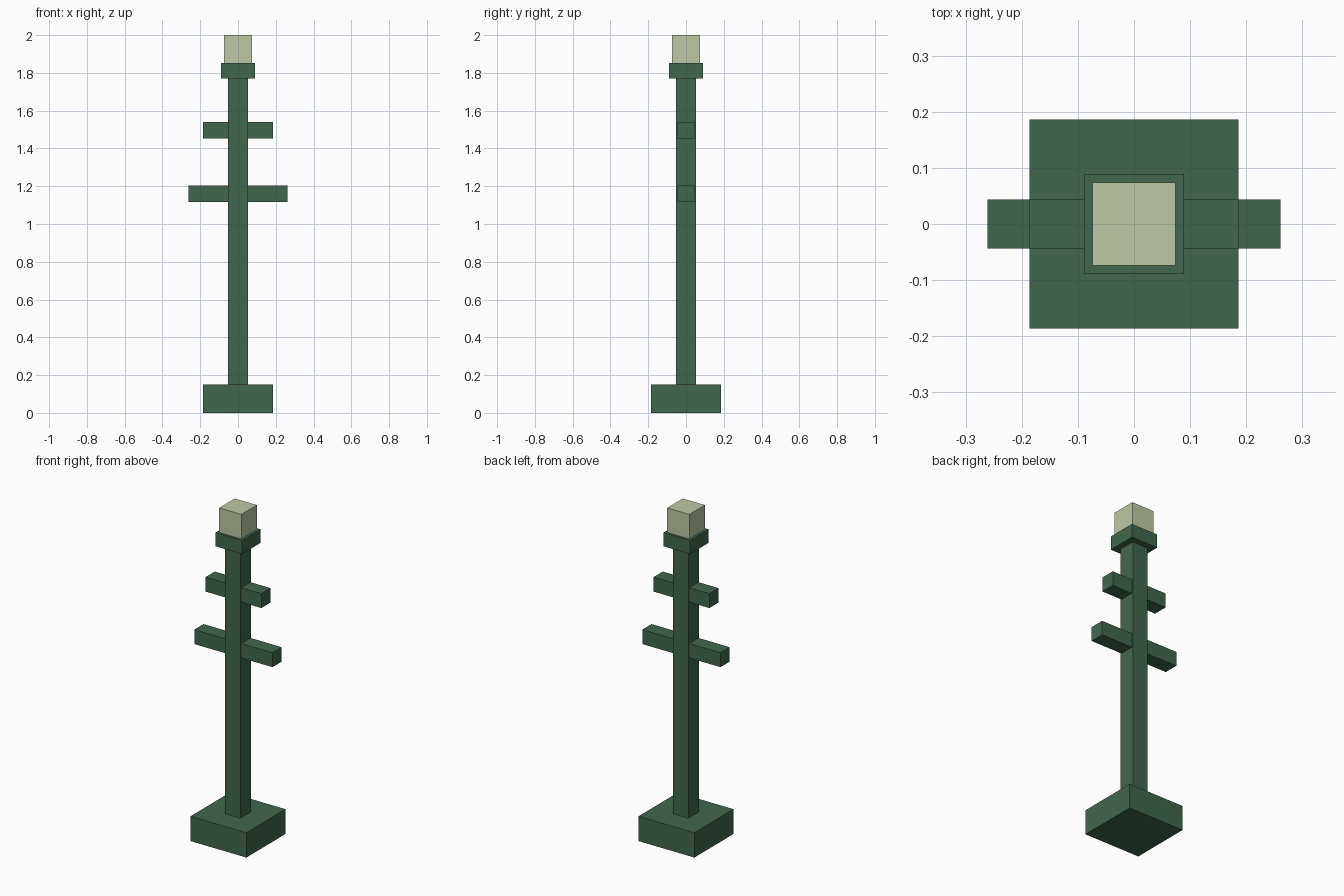
import bpy

cube = bpy.data.objects.get("Cube")
if cube:
    bpy.data.objects.remove(cube, do_unlink=True)


def make_material(name, rgb):
    mat = bpy.data.materials.new(name)
    mat.use_nodes = True
    color = (*rgb, 1.0)
    mat.diffuse_color = color
    mat.node_tree.nodes["Principled BSDF"].inputs["Base Color"].default_value = color
    return mat


def box(name, width, depth, bottom, top, mat):
    """Box centred on the post axis, spanning bottom to top."""
    bpy.ops.mesh.primitive_cube_add(size=1, location=(0, 0, (bottom + top) / 2))
    obj = bpy.context.object
    obj.name = name
    obj.scale = (width, depth, top - bottom)
    bpy.ops.object.transform_apply(location=False, rotation=False, scale=True)
    obj.data.materials.append(mat)
    return obj


green = make_material("dark_green_paint", (0.053, 0.136, 0.076))
glow = make_material("pale_lamp_glass", (0.509, 0.584, 0.366))

# Foot and post
box("base", 0.373, 0.373, 0, 0.15, green)
box("post", 0.104, 0.104, 0.15, 1.77, green)

# Crossbars passing through the post
box("lower_crossbar", 0.523, 0.088, 1.116, 1.203, green)
box("upper_crossbar", 0.373, 0.088, 1.453, 1.54, green)

# Lamp on its collar
box("lamp_collar", 0.178, 0.178, 1.77, 1.852, green)
box("lamp", 0.148, 0.148, 1.852, 2.0, glow)
